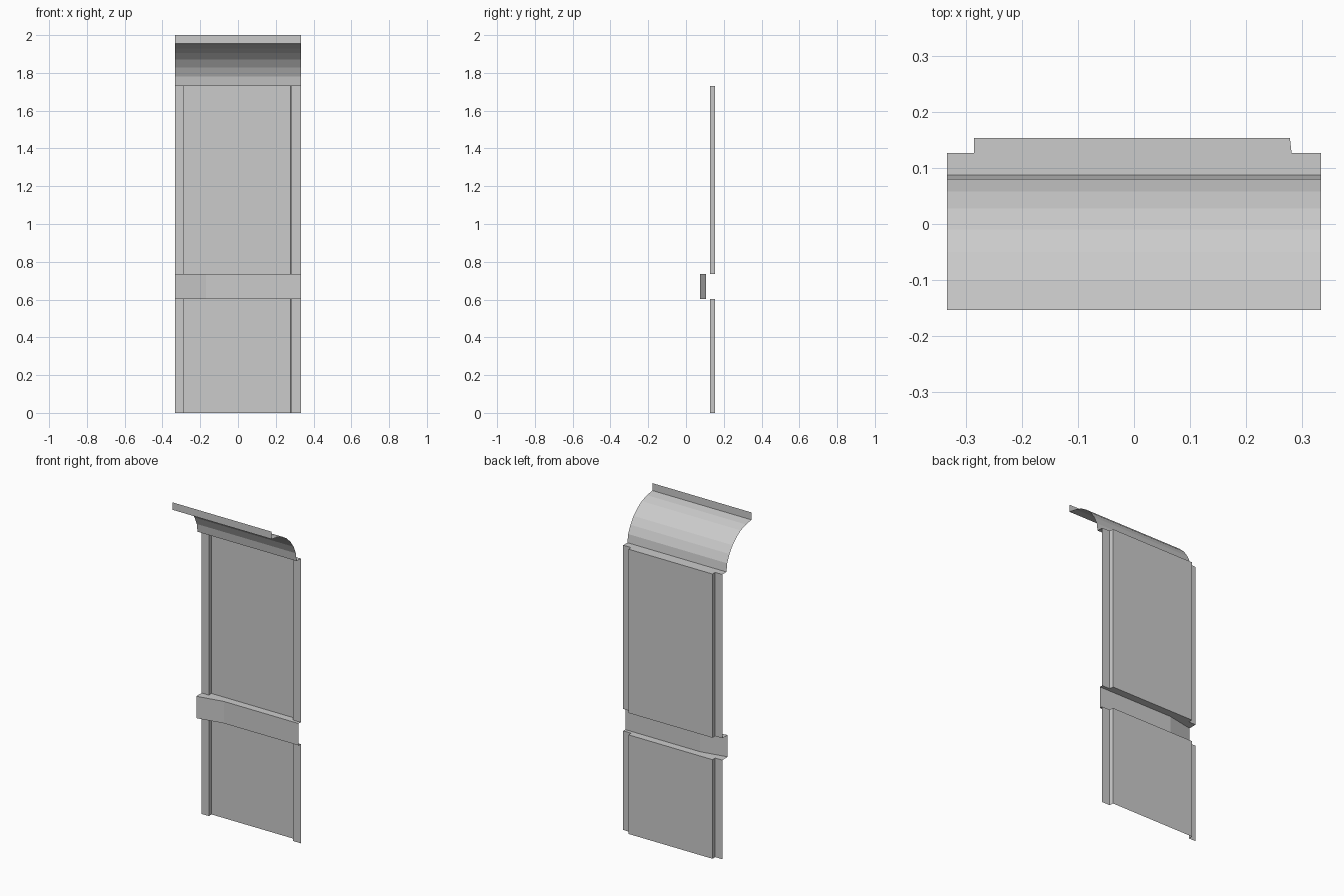
import bpy

if "Cube" in bpy.data.objects:
    bpy.data.objects.remove(bpy.data.objects["Cube"])

HALF = 0.333

# Plan outlines (x, y), running left to right
WALL = [(-HALF, 0.127), (-0.285, 0.127), (-0.285, 0.153),
        (0.278, 0.153), (0.281, 0.127), (HALF, 0.127)]
RAIL = [(-HALF, 0.075), (-0.17, 0.107), (HALF, 0.107)]
COVE_FOOT = [(-HALF, 0.087), (HALF, 0.087)]

# Side profile of the cove (y, z), bottom to top
COVE = [(0.087, 1.73), (0.08, 1.78), (0.058, 1.828), (0.028, 1.87),
        (-0.01, 1.905), (-0.05, 1.93), (-0.1, 1.947), (-0.153, 1.955)]
FASCIA = [(-0.153, 1.955), (-0.153, 2.0)]


def make(name, verts, faces):
    mesh = bpy.data.meshes.new(name)
    mesh.from_pydata(verts, [], faces)
    mesh.update()
    ob = bpy.data.objects.new(name, mesh)
    bpy.context.collection.objects.link(ob)
    return ob


def bridge(name, a, b):
    """Sheet of quads between two matching point rows."""
    n = len(a)
    return make(name, a + b, [(i, i + 1, n + i + 1, n + i) for i in range(n - 1)])


def upright(name, plan, z0, z1):
    bridge(name, [(x, y, z0) for x, y in plan], [(x, y, z1) for x, y in plan])


def across(name, profile):
    bridge(name, [(HALF, y, z) for y, z in profile],
           [(-HALF, y, z) for y, z in profile]).data.flip_normals()


def ledge(name, front, z, faces_up):
    """Flat shelf between a front outline and the wall outline."""
    pts = [(x, y, z) for x, y in front + WALL[::-1]]
    order = list(range(len(pts)))
    make(name, pts, [order if faces_up else order[::-1]])


# Recessed wall panels below and above the rail
upright("lower_wall", WALL, 0.0, 0.602)
upright("upper_wall", WALL, 0.735, 1.73)

# Projecting rail with its shelves
upright("rail", RAIL, 0.602, 0.735)
ledge("rail_underside", RAIL, 0.602, False)
ledge("rail_top", RAIL, 0.735, True)

# Curved ceiling cove with front lip
ledge("cove_underside", COVE_FOOT, 1.73, False)
across("cove", COVE)
across("front_lip", FASCIA)

# Make the sideways-swept sheets face the front
for name in ("cove", "front_lip"):
    mesh = bpy.data.objects[name].data
    if mesh.polygons[0].normal.y > 0:
        mesh.flip_normals()
